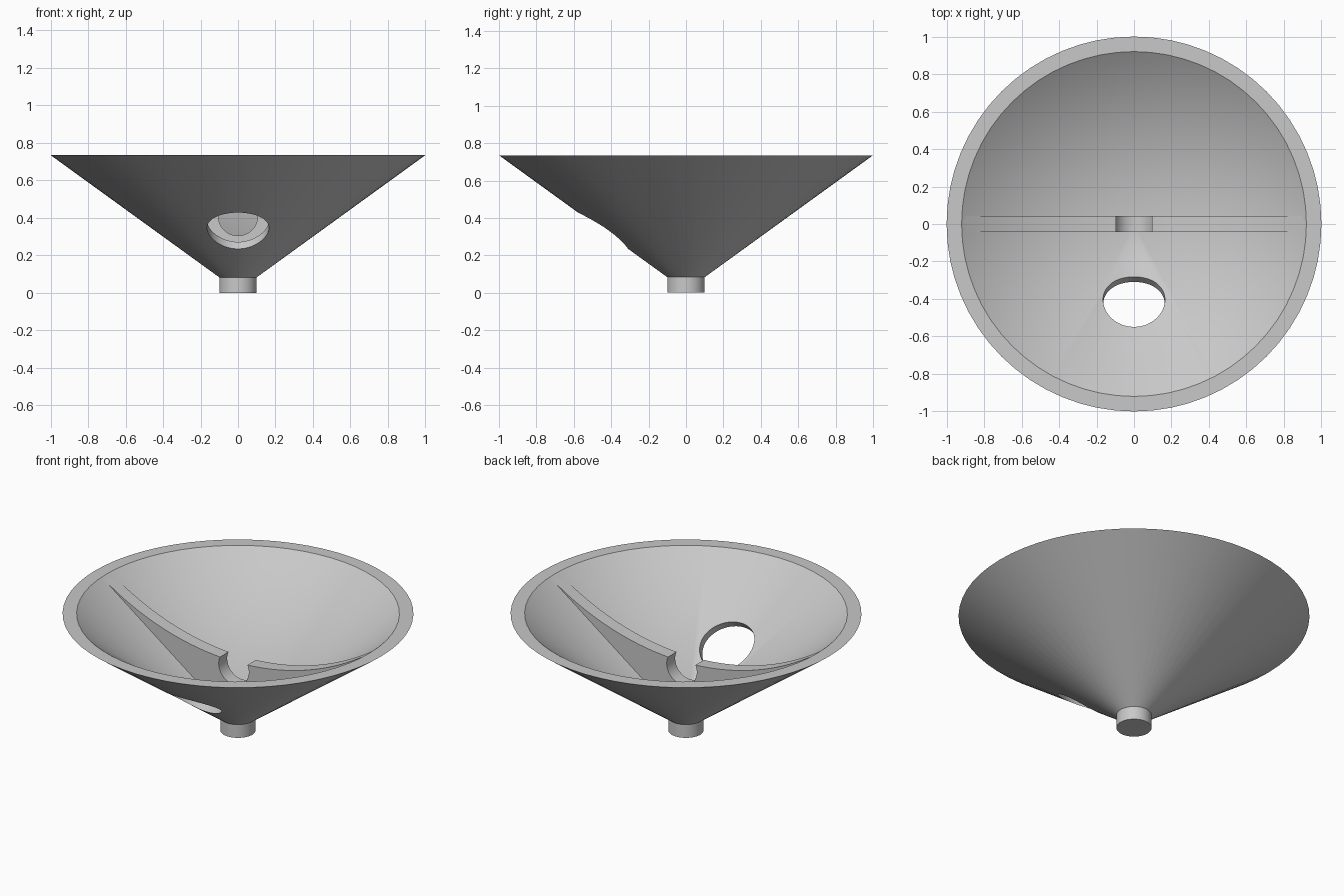
import bpy
import bmesh
import math

if "Cube" in bpy.data.objects:
    bpy.data.objects.remove(bpy.data.objects["Cube"], do_unlink=True)

SEGMENTS = 64
HEIGHT = 0.735
INNER_RADIUS = 0.92
APEX = 0.067                      # lowest point of the inner cone
WALL_SLOPE = (HEIGHT - APEX) / INNER_RADIUS

grey = bpy.data.materials.new("light_grey")
grey.use_nodes = True
colour = (0.58, 0.58, 0.58, 1.0)
grey.diffuse_color = colour
grey.node_tree.nodes["Principled BSDF"].inputs["Base Color"].default_value = colour


def finish(bm, name):
    """Turn a bmesh into a named object with outward normals."""
    bmesh.ops.recalc_face_normals(bm, faces=bm.faces)
    mesh = bpy.data.meshes.new(name)
    bm.to_mesh(mesh)
    bm.free()
    mesh.materials.append(grey)
    obj = bpy.data.objects.new(name, mesh)
    bpy.context.collection.objects.link(obj)
    return obj


def select_only(obj):
    bpy.ops.object.select_all(action="DESELECT")
    obj.select_set(True)
    bpy.context.view_layer.objects.active = obj


# Funnel bowl with its solid stem, turned from one profile
profile = [(0, 0), (0.1, 0), (0.1, 0.083), (1, HEIGHT),
           (INNER_RADIUS, HEIGHT), (0, APEX)]
bm = bmesh.new()
verts = [bm.verts.new((r, 0, z)) for r, z in profile]
edges = [bm.edges.new(pair) for pair in zip(verts, verts[1:])]
bmesh.ops.spin(bm, geom=verts + edges, cent=(0, 0, 0), axis=(0, 0, 1),
               angle=math.tau, steps=SEGMENTS, use_duplicate=False)
bmesh.ops.remove_doubles(bm, verts=bm.verts, dist=0.0001)
funnel = finish(bm, "funnel_bowl")

# Round hole drilled square to the front wall
bpy.ops.mesh.primitive_cylinder_add(
    vertices=SEGMENTS, radius=0.165, depth=0.3, location=(0, -0.44, 0.335),
    rotation=(-math.atan2(HEIGHT - 0.083, 0.9), 0, 0))
cutter = bpy.context.object
cutter.name = "hole_cutter"
cutter.hide_render = True
cutter.data.materials.append(grey)
select_only(funnel)
cut = funnel.modifiers.new("wall_hole", "BOOLEAN")
cut.operation = "DIFFERENCE"
cut.solver = "EXACT"
cut.object = cutter
bpy.ops.object.modifier_apply(modifier=cut.name)
bpy.data.objects.remove(cutter, do_unlink=True)

# Cross rib: hollow curved top, round notch in the middle, base sunk in the wall
TOP_RADIUS, TOP_LOW = 1.627, 0.45
NOTCH_RADIUS, NOTCH_Z = 0.105, 0.41
NOTCH_HALF = 0.095
TIP = 0.91
HALF_THICK = 0.042


def rib_top(x):
    return TOP_LOW + TOP_RADIUS - math.sqrt(TOP_RADIUS ** 2 - x ** 2)


steps = 20
right_top = [(x, rib_top(x)) for x in
             (NOTCH_HALF + (TIP - NOTCH_HALF) * i / steps for i in range(steps + 1))]
start = math.acos(NOTCH_HALF / NOTCH_RADIUS)
sweep = math.pi + 2 * start
notch = [(-NOTCH_RADIUS * math.cos(start - sweep * i / 32),
          NOTCH_Z + NOTCH_RADIUS * math.sin(start - sweep * i / 32))
         for i in range(1, 32)]
left_top = [(-x, z) for x, z in reversed(right_top)]
sunk = APEX - 0.03
base = [(TIP, sunk + WALL_SLOPE * TIP), (0, sunk), (-TIP, sunk + WALL_SLOPE * TIP)]

bm = bmesh.new()
outline = [bm.verts.new((x, -HALF_THICK, z))
           for x, z in left_top + notch + right_top + base]
side = bm.faces.new(outline)
extruded = bmesh.ops.extrude_face_region(bm, geom=[side], use_keep_orig=True)
moved = [v for v in extruded["geom"] if isinstance(v, bmesh.types.BMVert)]
bmesh.ops.translate(bm, verts=moved, vec=(0, 2 * HALF_THICK, 0))
rib = finish(bm, "cross_rib")

for part in (funnel, rib):
    select_only(part)
    bpy.ops.object.shade_smooth_by_angle(angle=math.radians(30))
